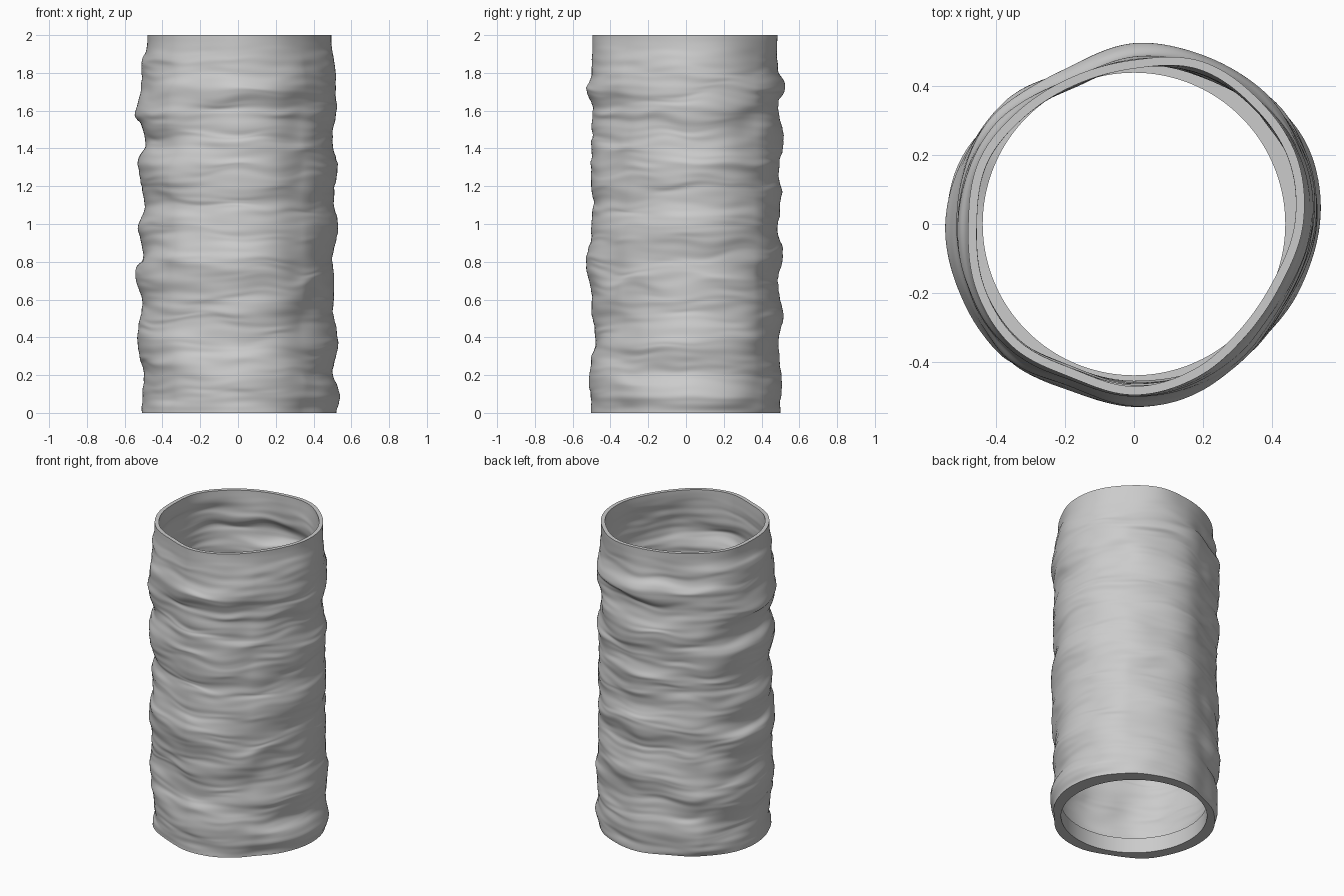
import bpy
import bmesh
import math
from mathutils import Vector, noise

SEGMENTS = 160
ROWS = 220
HEIGHT = 2.0
WALL = 0.025
BAND_RADIUS = 0.438
BAND_TOP = 0.1

default_cube = bpy.data.objects.get("Cube")
if default_cube:
    bpy.data.objects.remove(default_cube, do_unlink=True)

# Height and radius of the wrinkled wall on its four sides
LEFT = [(0, .52), (.08, .535), (.22, .5), (.36, .53), (.5, .505), (.63, .51), (.8, .5),
        (.98, .53), (1.15, .505), (1.3, .525), (1.45, .495), (1.6, .515), (1.87, .51), (2, .485)]
BACK = [(0, .495), (.2, .505), (.35, .49), (.5, .51), (.7, .485), (.82, .51), (1, .485),
        (1.17, .505), (1.25, .49), (1.47, .515), (1.6, .485), (1.73, .52), (1.83, .485), (2, .475)]
RIGHT = [(0, .51), (.2, .5), (.36, .535), (.6, .51), (.73, .54), (.86, .505), (.98, .525),
         (1.1, .495), (1.33, .53), (1.43, .495), (1.6, .54), (1.78, .51), (1.87, .52), (2, .47)]
FRONT = [(0, .505), (.2, .51), (.4, .48), (.6, .5), (.82, .525), (.95, .5), (1.1, .49),
         (1.25, .505), (1.45, .495), (1.6, .49), (1.72, .52), (1.85, .495), (2, .5)]
SIDES = (LEFT, BACK, RIGHT, FRONT)

# Uneven outlines of the body and the top rim, at equal angles from the left side
BODY = [.512, .525, .52, .51, .5, .475, .495, .51,
        .515, .517, .517, .488, .5, .5, .482, .49]
RIM = [.49, .51, .51, .51, .475, .462, .468, .485,
       .48, .495, .5, .48, .495, .48, .458, .46]


def ease(t):
    t = min(max(t, 0), 1)
    return t * t * (3 - 2 * t)


def sample(profile, z):
    for (low, start), (high, end) in zip(profile, profile[1:]):
        if z <= high:
            return start + (end - start) * ease((z - low) / (high - low))
    return profile[-1][1]


def outline(radii, angle):
    # Smooth closed curve through the radii
    position = angle / math.tau * len(radii)
    index = math.floor(position)
    t = position - index
    a, b, c, d = (radii[(index + shift) % len(radii)] for shift in (-1, 0, 1, 2))
    return b + t / 2 * (c - a + t * (2 * a - 5 * b + 4 * c - d + t * (3 * (b - c) + d - a)))


def wrinkle(angle, z, around, upward, seed):
    return noise.noise(Vector((math.cos(angle) * around + seed,
                               math.sin(angle) * around, z * upward)))


def outer_radius(angle, z):
    # The body outline carries the ridges of each side, fading into its neighbours
    radius, aligned = outline(BODY, angle), 0
    sway = 0.04 * wrinkle(angle, z, 2, 1, 9)
    for side, profile in enumerate(SIDES):
        weight = max(0, math.cos(angle - side * math.pi / 2)) ** 2
        level = min(max(z + sway * (1 - weight), 0), HEIGHT)
        radius += weight * (sample(profile, level) - BODY[side * 4])
        aligned = max(aligned, weight)
    radius += 0.05 * (1 - aligned) * wrinkle(angle, z, 1.8, 6, 3)
    # Fine, mostly level creases
    radius += 0.010 * wrinkle(angle, z, 1.5, 14, 21)
    radius += 0.004 * wrinkle(angle, z, 2.2, 30, 40)
    blend = ease((z - 1.8) / 0.2)
    return radius * (1 - blend) + outline(RIM, angle) * blend


def fold(angle, z):
    # Vertical slip that lets some creases overhang
    fade = ease(z / 0.15) * ease((HEIGHT - z) / 0.15)
    return z + 0.03 * fade * wrinkle(angle, z, 2, 9, 60)


def add_ring(bm, radius_at, height_at):
    ring = []
    for step in range(SEGMENTS):
        angle = math.tau * step / SEGMENTS
        radius = radius_at(angle)
        ring.append(bm.verts.new((radius * math.cos(angle), radius * math.sin(angle),
                                  height_at(angle))))
    return ring


# Wrinkled tube: up the outside, down the inside, round the plain lower band
bm = bmesh.new()
rings = []
heights = [HEIGHT * row / ROWS for row in range(ROWS + 1)]
for z in heights:
    rings.append(add_ring(bm, lambda a: outer_radius(a, z), lambda a: fold(a, z)))
for z in reversed(heights):
    if z >= BAND_TOP:
        rings.append(add_ring(bm, lambda a: outer_radius(a, z) - WALL,
                              lambda a: max(fold(a, z), BAND_TOP)))
for z in (BAND_TOP, 0):
    rings.append(add_ring(bm, lambda a: BAND_RADIUS, lambda a: z))

for row, ring in enumerate(rings):
    following = rings[(row + 1) % len(rings)]
    for step in range(SEGMENTS):
        after = (step + 1) % SEGMENTS
        bm.faces.new((ring[step], ring[after], following[after], following[step]))
bmesh.ops.recalc_face_normals(bm, faces=bm.faces)

mesh = bpy.data.meshes.new("wrinkled_tube")
bm.to_mesh(mesh)
bm.free()
tube = bpy.data.objects.new("wrinkled_tube", mesh)
bpy.context.collection.objects.link(tube)

# Plain grey finish
grey = bpy.data.materials.new("plain_grey")
grey.use_nodes = True
colour = (0.6, 0.6, 0.6, 1)
grey.diffuse_color = colour
for node in grey.node_tree.nodes:
    if node.type == "BSDF_PRINCIPLED":
        node.inputs["Base Color"].default_value = colour
mesh.materials.append(grey)

# Smooth wrinkles, crisp rims
bpy.ops.object.select_all(action="DESELECT")
tube.select_set(True)
bpy.context.view_layer.objects.active = tube
bpy.ops.object.shade_smooth_by_angle(angle=math.radians(50))
